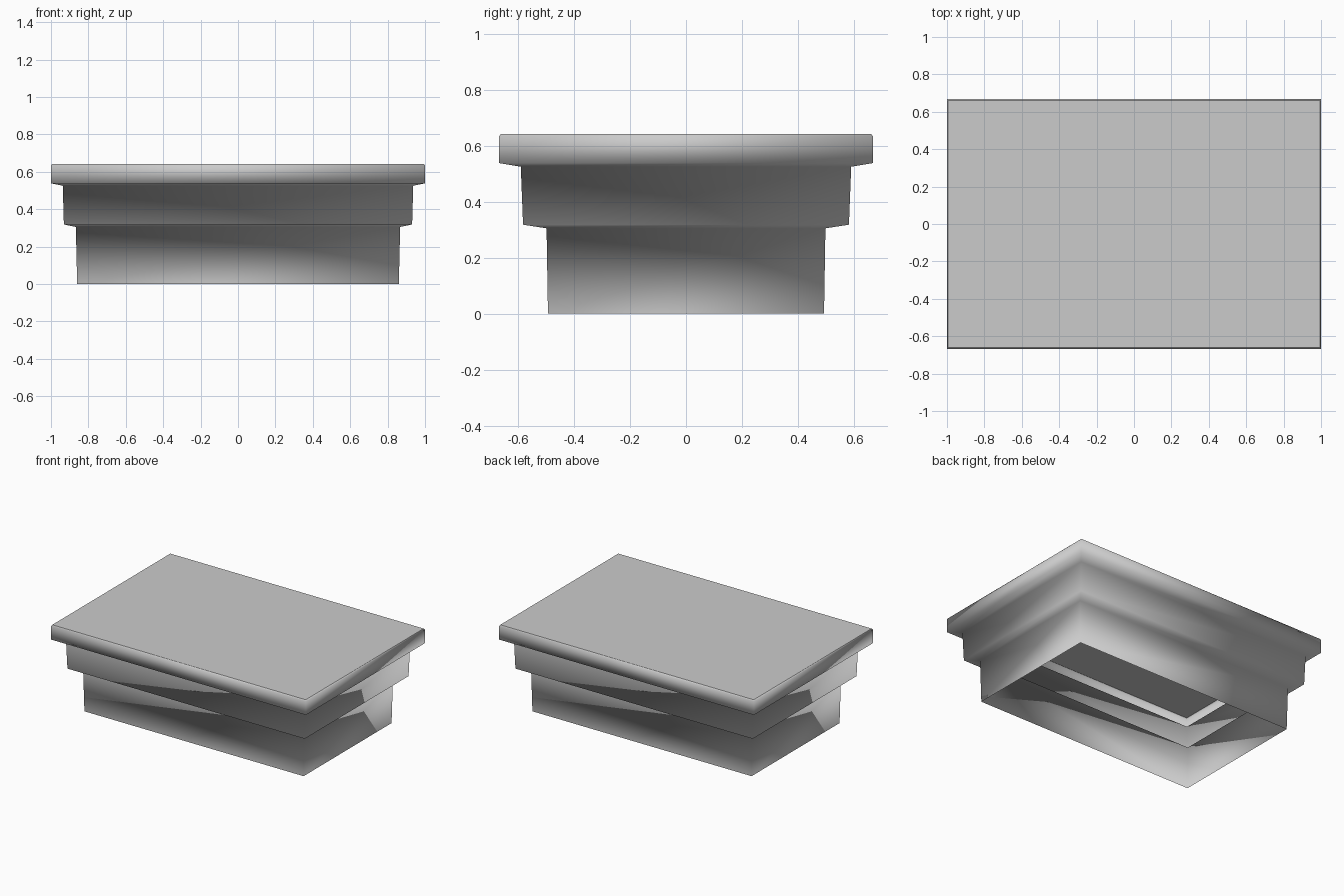
import bpy
import bmesh

# Remove the default object
cube = bpy.data.objects.get("Cube")
if cube:
    bpy.data.objects.remove(cube, do_unlink=True)

# Plain grey stone
stone = bpy.data.materials.new("grey_stone")
stone.use_nodes = True
colour = (0.6, 0.6, 0.6, 1)
stone.diffuse_color = colour
stone.node_tree.nodes["Principled BSDF"].inputs["Base Color"].default_value = colour

# Stepped profile from the open base to the top: half width, half depth, height
PROFILE = [
    (0.86, 0.493, 0.0),
    (0.867, 0.498, 0.305),
    (0.931, 0.582, 0.318),
    (0.937, 0.59, 0.525),
    (1.0, 0.667, 0.538),
    (1.0, 0.667, 0.634),
    (0.994, 0.661, 0.642),
]
CORNERS = [(-1, -1), (1, -1), (1, 1), (-1, 1)]

# Rectangular rings bridged into a hollow shell
bm = bmesh.new()
rings = [[bm.verts.new((sx * w, sy * d, z)) for sx, sy in CORNERS]
         for w, d, z in PROFILE]
for low, high in zip(rings, rings[1:]):
    for i in range(4):
        j = (i + 1) % 4
        bm.faces.new((low[i], low[j], high[j], high[i]))

# Flat slab on top
top = bm.faces.new(rings[-1])
for face in bm.faces:
    face.smooth = True
for edge in top.edges:
    edge.smooth = False

mesh = bpy.data.meshes.new("stepped_plinth")
bm.to_mesh(mesh)
bm.free()
mesh.materials.append(stone)
plinth = bpy.data.objects.new("stepped_plinth", mesh)
bpy.context.collection.objects.link(plinth)
